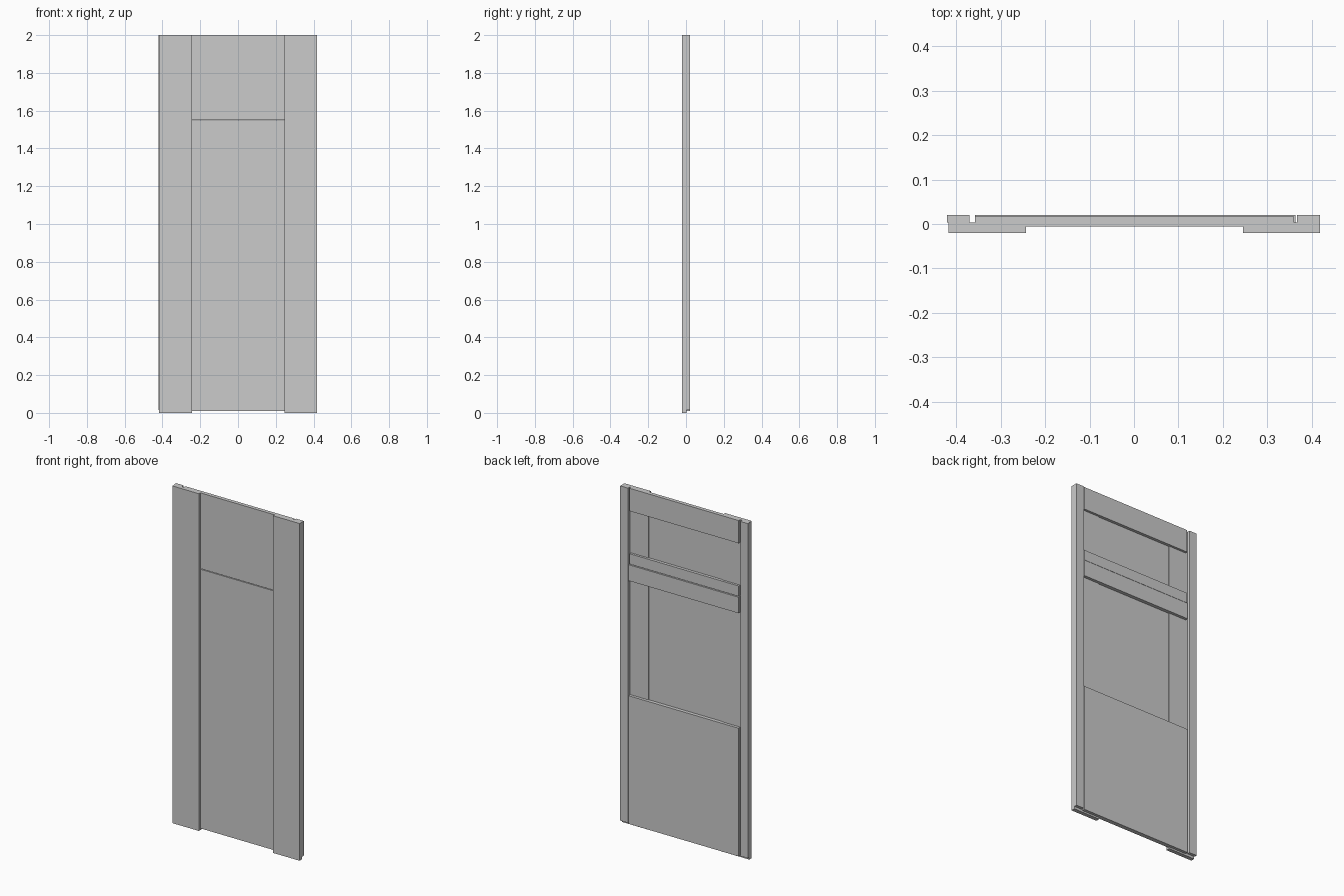
import bpy, bmesh
from mathutils import Vector

if "Cube" in bpy.data.objects:
    bpy.data.objects.remove(bpy.data.objects["Cube"])


def box(name, x, y, z):
    """Axis-aligned board from (min, max) ranges."""
    bm = bmesh.new()
    bmesh.ops.create_cube(bm, size=1)
    for v in bm.verts:
        v.co = Vector([(a + b) / 2 + c * (b - a) for (a, b), c in zip((x, y, z), v.co)])
    me = bpy.data.meshes.new(name)
    bm.to_mesh(me)
    bm.free()
    ob = bpy.data.objects.new(name, me)
    bpy.context.collection.objects.link(ob)
    return ob


# wide front boards
FRONT = (-0.02, 0.003)
box("front_board_left", (-0.417, -0.243), FRONT, (0, 2))
box("front_board_right", (0.245, 0.418), FRONT, (0, 2))

# narrow back stiles
BACK = (0.003, 0.02)
box("back_stile_left", (-0.42, -0.37), BACK, (0.015, 2))
box("back_stile_right", (0.367, 0.418), BACK, (0.015, 2))

# recessed centre panels, split by a thin gap at z = 1.55
CENTRE, PANEL = (-0.243, 0.245), (-0.006, -0.001)
box("upper_centre_panel", CENTRE, PANEL, (1.551, 2))
box("lower_centre_panel", CENTRE, PANEL, (0.01, 1.547))

# back rails of the upper part, slightly thinner
for name, z in (("top_rail", (1.865, 2)), ("upper_middle_rail", (1.551, 1.612))):
    box(name, (-0.357, 0.36), (0.003, 0.0165), z)
    box(name + "_core", CENTRE, (-0.001, 0.003), z)

# back rail and bottom panel of the lower part
for name, z in (("lower_middle_rail", (1.452, 1.547)), ("bottom_panel", (0.01, 0.77))):
    box(name, (-0.357, 0.363), (0.003, 0.02), z)
    box(name + "_core", CENTRE, (-0.001, 0.003), z)
